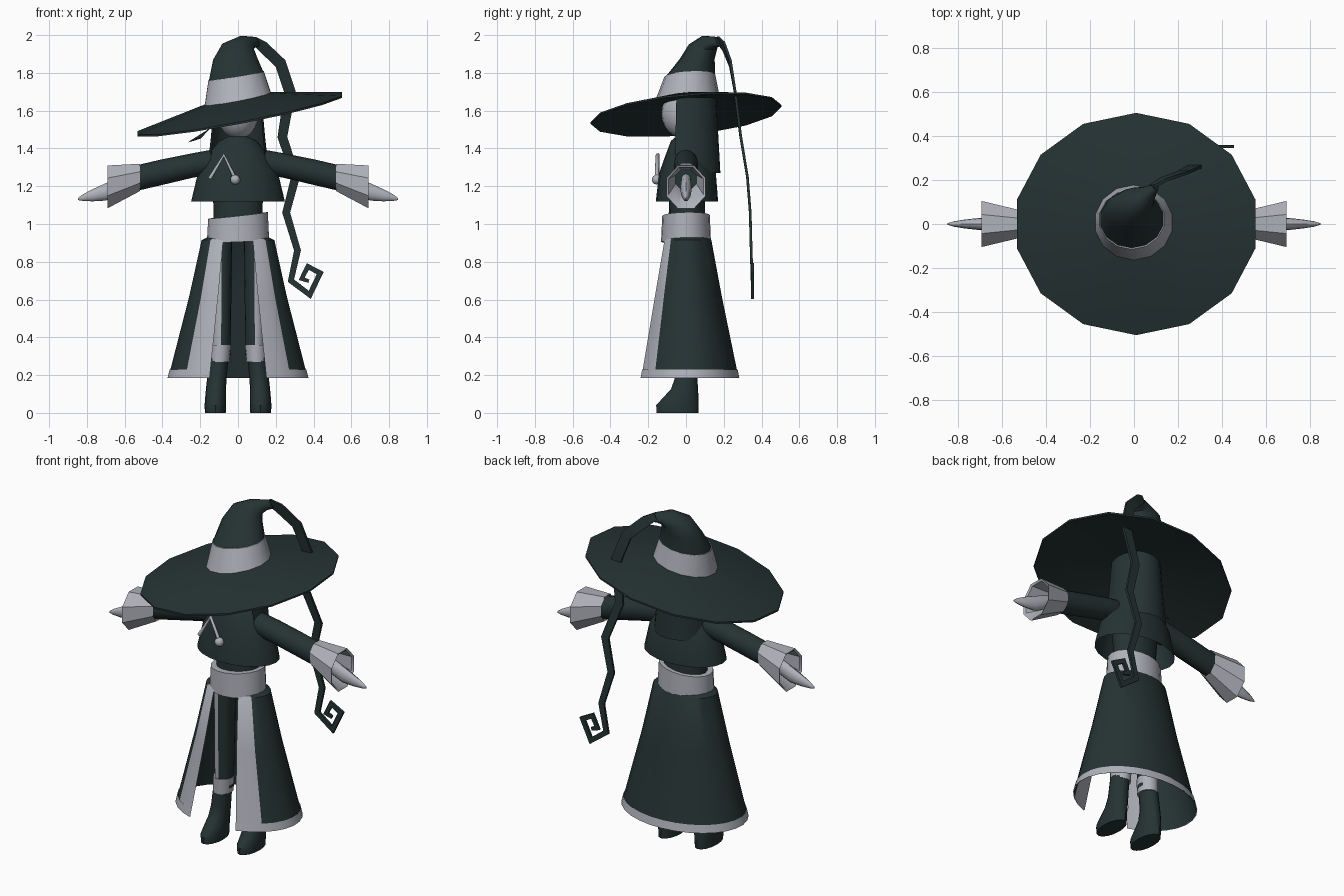
import bpy, bmesh, math
from mathutils import Vector

cube = bpy.data.objects.get("Cube")
if cube:
    bpy.data.objects.remove(cube)


def material(name, color):
    m = bpy.data.materials.new(name)
    m.use_nodes = True
    m.diffuse_color = (*color, 1)
    m.node_tree.nodes["Principled BSDF"].inputs["Base Color"].default_value = (*color, 1)
    return m


DARK = material("dark_green_cloth", (0.019, 0.033, 0.033))
GREY = material("pale_grey", (0.43, 0.44, 0.49))
X, Y, Z = Vector((1, 0, 0)), Vector((0, 1, 0)), Vector((0, 0, 1))
made = []


def finish(bm, name, mats):
    bmesh.ops.recalc_face_normals(bm, faces=bm.faces)
    mesh = bpy.data.meshes.new(name)
    bm.to_mesh(mesh)
    bm.free()
    for m in mats:
        mesh.materials.append(m)
    ob = bpy.data.objects.new(name, mesh)
    bpy.context.collection.objects.link(ob)
    made.append(ob)
    return ob


def loft(name, rings, mats, n=16, u=X, v=Y, arc=None, phase=0, caps=True, rule=None):
    """Skin ellipse rings (centre, ru, rv[, u, v]); arc gives an open sheet in degrees."""
    bm = bmesh.new()
    start, end = arc or (phase, phase + 360)
    count = n + 1 if arc else n
    rows = []
    for c, ru, rv, *axes in rings:
        a, b = axes or (u, v)
        row = []
        for k in range(count):
            t = math.radians(start + (end - start) * k / n)
            row.append(bm.verts.new(Vector(c) + a * (ru * math.cos(t)) + b * (rv * math.sin(t))))
        rows.append(row)
    for i in range(len(rows) - 1):
        for j in range(n):
            k = (j + 1) % count
            f = bm.faces.new((rows[i][j], rows[i][k], rows[i + 1][k], rows[i + 1][j]))
            f.material_index = rule(i, j, f.calc_center_median()) if rule else 0
    if caps and not arc:
        bm.faces.new(rows[0])
        bm.faces.new(rows[-1])
    return finish(bm, name, mats)


def tilt(sx, sy):
    return Vector((1, 0, sx)), Vector((0, 1, sy))


# Hat: tilted brim, band and bent crown
lean = tilt(0.19, 0.09)
loft("hat_brim", [((0, 0, 1.645), 0.15, 0.15, *lean), ((0.01, 0, 1.575), 0.555, 0.505, *lean),
                  ((0.01, 0, 1.585), 0.555, 0.505, *lean), ((0, 0, 1.665), 0.17, 0.17, *lean)],
     [DARK], n=14, phase=90)
loft("hat_band", [((0, 0.005, 1.65), 0.182, 0.175, *lean),
                  ((-0.01, 0.02, 1.785), 0.15, 0.135, *tilt(0.16, 0.05))], [GREY], n=14, phase=90)
loft("hat_crown", [((-0.01, 0.02, 1.78), 0.148, 0.133, *tilt(0.16, 0.05)),
                   ((-0.015, 0.06, 1.875), 0.12, 0.092, *tilt(0.05, 0)),
                   ((0, 0.09, 1.94), 0.085, 0.075, *tilt(-0.15, -0.15)),
                   ((0.05, 0.125, 1.965), 0.045, 0.045, *tilt(-0.5, -0.5)),
                   ((0.1, 0.17, 1.965), 0.014, 0.014, *tilt(-1.3, -1.3))],
     [DARK], n=14, phase=90)


# Zigzag streamer hanging from the hat tip, ending in a square curl
def ribbon(name, path, thick, mat):
    bm = bmesh.new()
    pts = [Vector((x, y, z)) for x, y, z, w in path]
    rows = []
    for i, (p, q) in enumerate(zip(pts, path)):
        back = p - pts[i - 1] if i else pts[1] - p
        ahead = pts[i + 1] - p if i + 1 < len(pts) else back
        a, b = (Vector((d.z, 0, -d.x)).normalized() for d in (back, ahead))
        m = (a + b).normalized()
        side = m * (q[3] / 2 / max(m.dot(a), 0.5))
        rows.append([bm.verts.new(p + side * s + Y * (thick / 2 * t))
                     for s, t in ((1, -1), (1, 1), (-1, 1), (-1, -1))])
    for r, s in zip(rows, rows[1:]):
        for k in range(4):
            bm.faces.new((r[k], r[(k + 1) % 4], s[(k + 1) % 4], s[k]))
    bm.faces.new(rows[0])
    bm.faces.new(rows[-1])
    return finish(bm, name, [mat])


ribbon("hat_streamer", [
    (0.08, 0.17, 1.975, 0.04), (0.13, 0.2, 1.94, 0.06), (0.225, 0.235, 1.85, 0.06),
    (0.275, 0.26, 1.7, 0.06), (0.235, 0.29, 1.46, 0.05), (0.305, 0.325, 1.25, 0.045),
    (0.255, 0.34, 1.06, 0.04), (0.315, 0.345, 0.86, 0.035), (0.28, 0.35, 0.7, 0.03),
    (0.38, 0.352, 0.625, 0.028), (0.435, 0.352, 0.74, 0.028), (0.37, 0.352, 0.775, 0.026),
    (0.337, 0.352, 0.71, 0.022), (0.375, 0.352, 0.697, 0.018)], 0.014, DARK)

# Head and hair
bm = bmesh.new()
bmesh.ops.create_uvsphere(bm, u_segments=20, v_segments=12, radius=1)
bmesh.ops.scale(bm, verts=bm.verts, vec=(0.11, 0.125, 0.135))
bmesh.ops.translate(bm, verts=bm.verts, vec=(0, -0.005, 1.585))
finish(bm, "head", [GREY])
loft("neck", [((0, 0, 1.4), 0.05, 0.05), ((0, 0, 1.5), 0.045, 0.045)], [GREY])
loft("hair", [((0, 0.01, 1.27), 0.165, 0.172), ((0, 0.01, 1.45), 0.145, 0.162),
              ((0, 0.01, 1.67), 0.125, 0.15)], [DARK], arc=(-24, 204))
loft("hair_lock", [((-0.13, 0, 1.53), 0.03, 0.03), ((-0.18, -0.01, 1.475), 0.028, 0.02),
                   ((-0.26, -0.02, 1.435), 0.004, 0.004)], [DARK], n=6, u=Vector((0.6, 0, 0.8)))

# Flared jacket and waist
loft("jacket", [((0, 0.005, 1.12), 0.248, 0.165), ((0, 0.008, 1.27), 0.212, 0.15),
                ((0, 0, 1.36), 0.165, 0.11), ((0, 0, 1.44), 0.1, 0.08),
                ((0, 0, 1.465), 0.05, 0.05)], [DARK], n=20, caps=False)
loft("waist", [((0, 0.005, 0.95), 0.13, 0.1), ((0, 0.005, 1.1), 0.13, 0.095),
               ((0, 0.005, 1.3), 0.15, 0.09)], [DARK])
loft("belt", [((0, 0, 0.905), 0.165, 0.132, *tilt(0.04, 0)),
              ((0, 0, 1.045), 0.158, 0.126, *tilt(0.11, 0.02))], [GREY], n=20)

# Chain and pendant on the chest
curve = bpy.data.curves.new("chain", "CURVE")
curve.dimensions = "3D"
curve.bevel_depth = 0.011
curve.bevel_resolution = 1
curve.use_fill_caps = True
spline = curve.splines.new("POLY")
spline.points.add(2)
for p, co in zip(spline.points, [(-0.15, -0.15, 1.24), (-0.075, -0.15, 1.365), (-0.015, -0.155, 1.24)]):
    p.co = (*co, 1)
curve.materials.append(GREY)
bpy.context.collection.objects.link(bpy.data.objects.new("chain", curve))
bm = bmesh.new()
bmesh.ops.create_uvsphere(bm, u_segments=12, v_segments=8, radius=0.026)
bmesh.ops.translate(bm, verts=bm.verts, vec=(-0.015, -0.155, 1.235))
finish(bm, "pendant", [GREY])

# Long skirt, open at the front, with pale front strips and hem
OPEN = (-66, 246)
loft("skirt", [((0, 0.005, 0.93), 0.16, 0.12), ((0, 0.005, 0.915), 0.193, 0.13),
               ((0, 0.005, 0.62), 0.258, 0.185), ((0, 0.01, 0.185), 0.37, 0.27)],
     [DARK, GREY], n=25, arc=OPEN, rule=lambda i, j, c: int(j < 2 or j > 22))
loft("skirt_hem", [((0, 0.01, 0.23), 0.363, 0.265), ((0, 0.01, 0.185), 0.374, 0.274)],
     [GREY], n=25, arc=OPEN)

# Arms and legs, one of each per side
for s, side in ((1, "left"), (-1, "right")):
    def along(points):
        return [((s * x, 0, z), ry, rz) for x, z, ry, rz in points]

    loft("arm_" + side, along([(0.1, 1.335, 0.06, 0.065), (0.24, 1.31, 0.065, 0.065),
                               (0.4, 1.275, 0.062, 0.068), (0.55, 1.24, 0.06, 0.068)]),
         [DARK], u=Y, v=Z)
    loft("cuff_" + side, along([(0.56, 1.235, 0.06, 0.06), (0.685, 1.197, 0.1, 0.11),
                                (0.692, 1.196, 0.113, 0.123), (0.518, 1.247, 0.068, 0.078)]),
         [GREY], n=8, u=Y, v=Z, phase=22.5, caps=False)
    loft("hand_" + side, along([(0.55, 1.235, 0.025, 0.03), (0.64, 1.195, 0.03, 0.045),
                                (0.7, 1.17, 0.028, 0.046), (0.77, 1.152, 0.02, 0.032),
                                (0.82, 1.14, 0.012, 0.018), (0.848, 1.132, 0.003, 0.005)]),
         [GREY], n=12, u=Y, v=Z)
    # Trouser leg with a pale stripe on the outer front
    loft("trouser_" + side, [((s * 0.09, 0, 0.3), 0.05, 0.055), ((s * 0.085, 0, 0.95), 0.055, 0.07)],
         [DARK, GREY], rule=lambda i, j, c: int(c.x * s > 0.09 and c.y < 0))
    loft("boot_cuff_" + side, [((s * 0.097, 0, 0.27), 0.054, 0.06),
                               ((s * 0.093, 0, 0.36), 0.056, 0.063)], [GREY])
    loft("boot_" + side, [((s * 0.12, -0.045, 0), 0.055, 0.11), ((s * 0.12, -0.046, 0.04), 0.057, 0.112),
                          ((s * 0.119, -0.028, 0.08), 0.055, 0.094), ((s * 0.117, -0.008, 0.125), 0.053, 0.072),
                          ((s * 0.112, 0, 0.18), 0.052, 0.06), ((s * 0.1, 0, 0.3), 0.05, 0.056)],
         [DARK])

# Smooth shading with sharp edges kept
bpy.ops.object.select_all(action="DESELECT")
for ob in made:
    ob.select_set(True)
bpy.context.view_layer.objects.active = made[0]
bpy.ops.object.shade_smooth_by_angle(angle=math.radians(40))
